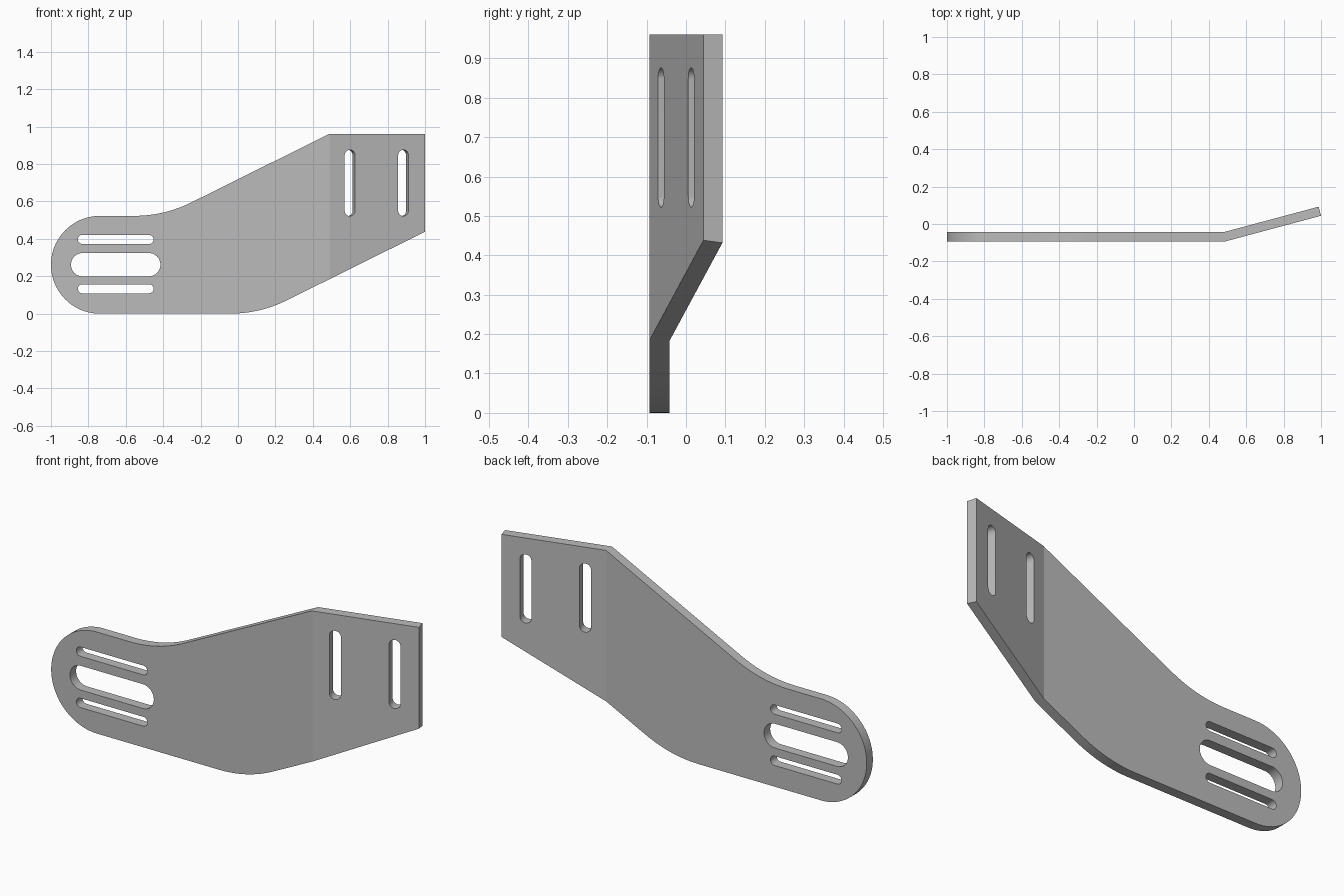
import bpy, bmesh
from math import sin, cos, tan, pi, radians
from mathutils import Matrix, Vector

if "Cube" in bpy.data.objects:
    bpy.data.objects.remove(bpy.data.objects["Cube"])

THICK, FRONT, HEIGHT = 0.05, -0.0925, 0.96
BEND_X, BEND = 0.49, radians(15)
SLOPE = radians(26.4)
END_R = 0.2615

steel = bpy.data.materials.new("Grey steel")
steel.use_nodes = True
steel.diffuse_color = (0.5, 0.5, 0.5, 1)
steel.node_tree.nodes["Principled BSDF"].inputs["Base Color"].default_value = (0.5, 0.5, 0.5, 1)


def prism(name, points, direction):
    """Solid made by pushing a flat outline along a direction."""
    bm = bmesh.new()
    face = bm.faces.new([bm.verts.new(p) for p in points])
    result = bmesh.ops.extrude_face_region(bm, geom=[face])
    moved = [g for g in result["geom"] if isinstance(g, bmesh.types.BMVert)]
    bmesh.ops.translate(bm, verts=moved, vec=direction)
    bmesh.ops.recalc_face_normals(bm, faces=bm.faces)
    mesh = bpy.data.meshes.new(name)
    bm.to_mesh(mesh)
    bm.free()
    mesh.materials.append(steel)
    obj = bpy.data.objects.new(name, mesh)
    bpy.context.collection.objects.link(obj)
    return obj


def arc(cx, cz, r, start, end, steps=24):
    angles = [start + (end - start) * i / steps for i in range(steps + 1)]
    return [(cx + r * cos(a), cz + r * sin(a)) for a in angles]


def slot(name, length, width, place):
    """Round-ended cutter, long along local x, cutting along local y."""
    r, h = width / 2, length / 2 - width / 2
    pts = arc(h, 0, r, -pi / 2, pi / 2) + arc(-h, 0, r, pi / 2, 3 * pi / 2)
    obj = prism(name, [(x, -0.1, z) for x, z in pts], (0, 0.25, 0))
    obj.data.transform(place)
    return obj


# Bent sheet: plan section pushed upwards
run = Vector((cos(BEND), sin(BEND), 0))
normal = Vector((-sin(BEND), cos(BEND), 0))
bend_front = Vector((BEND_X, FRONT, 0))
bend_back = bend_front + Vector((-THICK * tan(BEND / 2), THICK, 0))
tip = bend_front + run * ((1 - BEND_X) / cos(BEND))
section = [(-1.1, FRONT, 0), bend_front, tip, tip + normal * THICK,
           bend_back, (-1.1, FRONT + THICK, 0)]
for_up = [Vector(p) - Vector((0, 0, 0.1)) for p in section]
bracket = prism("bent_bracket", for_up, (0, 0, 1.3))

# Side outline: round end, blended slopes, square flange
REACH = 0.16
blend_r = REACH / tan(SLOPE / 2)
low_x = BEND_X - 0.185 / tan(SLOPE)
high_x = 0.486 - (HEIGHT - 2 * END_R) / tan(SLOPE)
outline = arc(low_x - REACH, blend_r, blend_r, -pi / 2, -pi / 2 + SLOPE, 10)
outline += [(1.2, (1.2 - low_x) * tan(SLOPE)), (1.2, HEIGHT), (0.486, HEIGHT)]
outline += arc(high_x - REACH, 2 * END_R + blend_r, blend_r, -pi / 2 + SLOPE, -pi / 2, 10)
outline += arc(END_R - 1, END_R, END_R, pi / 2, 3 * pi / 2, 40)
silhouette = prism("outline_cutter", [(x, -0.5, z) for x, z in outline], (0, 1, 0))
cutters = [(silhouette, "INTERSECT")]

# Adjustment slots in the round end
for z, length, width in ((0.262, 0.478, 0.125), (0.397, 0.405, 0.048), (0.133, 0.405, 0.048)):
    cutters.append((slot("end_slot_cutter", length, width,
                         Matrix.Translation((-0.654, FRONT, z))), "DIFFERENCE"))

# Upright mounting slots, square to the bent flange
for x in (0.598, 0.884):
    place = (Matrix.Translation((x, FRONT + (x - BEND_X) * tan(BEND), 0.699))
             @ Matrix.Rotation(BEND, 4, "Z") @ Matrix.Rotation(pi / 2, 4, "Y"))
    cutters.append((slot("flange_slot_cutter", 0.354, 0.057, place), "DIFFERENCE"))

# Cut the sheet, bake the result and drop the cutters
for cutter, operation in cutters:
    mod = bracket.modifiers.new(cutter.name, "BOOLEAN")
    mod.object, mod.operation, mod.solver = cutter, operation, "EXACT"
    cutter.hide_render = True
bpy.context.view_layer.update()
baked = bpy.data.meshes.new_from_object(
    bracket.evaluated_get(bpy.context.evaluated_depsgraph_get()))
bracket.modifiers.clear()
bracket.data = baked
for cutter, _ in cutters:
    bpy.data.objects.remove(cutter)

# Smooth the round edges, keep the bend crisp
bpy.ops.object.select_all(action="DESELECT")
bracket.select_set(True)
bpy.context.view_layer.objects.active = bracket
bpy.ops.object.shade_smooth_by_angle(angle=radians(10))
